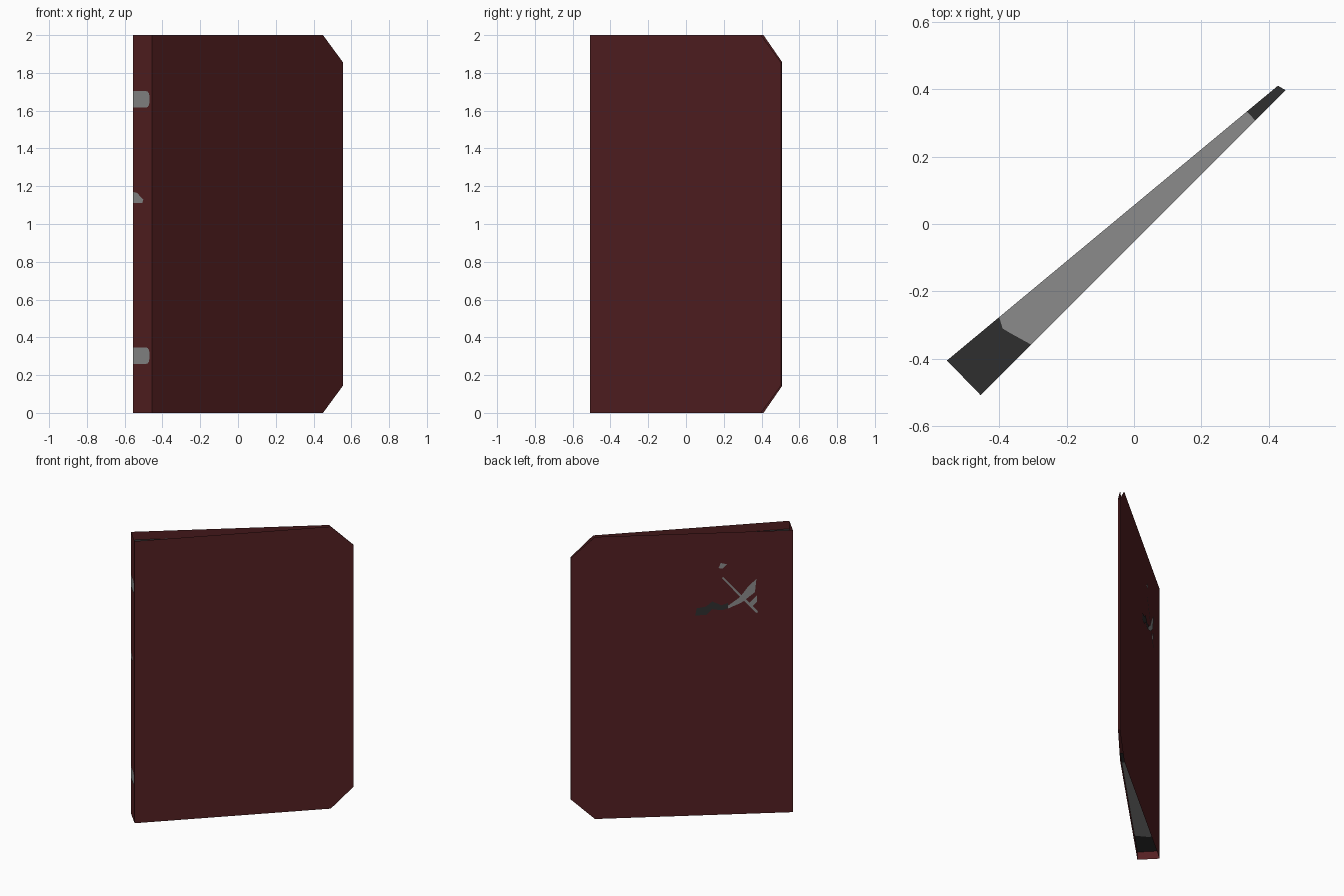
import bpy, bmesh, math
from mathutils import Vector

cube = bpy.data.objects.get("Cube")
if cube:
    bpy.data.objects.remove(cube, do_unlink=True)


def material(name, rgb):
    m = bpy.data.materials.new(name)
    m.use_nodes = True
    m.diffuse_color = (*rgb, 1)
    m.node_tree.nodes["Principled BSDF"].inputs["Base Color"].default_value = (*rgb, 1)
    return m


RED = material("dark red", (0.09, 0.0145, 0.016))
GREY = material("mid grey", (0.26, 0.26, 0.26))
BLACK = material("charcoal", (0.028, 0.028, 0.028))


def build(name, polygons, mats):
    """Make an object from (points, material index) polygons, welding shared corners."""
    bm = bmesh.new()
    for points, index in polygons:
        face = bm.faces.new([bm.verts.new(p) for p in points])
        face.material_index = index
    bmesh.ops.remove_doubles(bm, verts=bm.verts, dist=0.0005)
    mesh = bpy.data.meshes.new(name)
    bm.to_mesh(mesh)
    bm.free()
    for m in mats:
        mesh.materials.append(m)
    obj = bpy.data.objects.new(name, mesh)
    bpy.context.collection.objects.link(obj)
    return obj


# Wedge plan: thick end from back to front, thin end from front to back
THICK_BACK, THICK_FRONT = Vector((-0.555, -0.405, 0)), Vector((-0.455, -0.508, 0))
THIN_FRONT, THIN_BACK = Vector((0.555, 0.502, 0)), Vector((0.546, 0.509, 0))
HEIGHT, CUT, RECESS = 2.0, 0.143, 0.057


def along(a, b, x, z=0.0):
    """Point on the plan line a-b at the given x."""
    p = a.lerp(b, (x - a.x) / (b.x - a.x))
    return (p.x, p.y, z)


def front(x, z=0.0):
    return along(THICK_FRONT, THIN_FRONT, x, z)


def back(x, z=0.0):
    return along(THICK_BACK, THIN_BACK, x, z)


# Side walls with clipped corners, open at the top and bottom rims
def wall(line, x0, x_clip, x1):
    return [line(x0, 0), line(x_clip, 0), line(x1, CUT),
            line(x1, HEIGHT - CUT), line(x_clip, HEIGHT), line(x0, HEIGHT)]


front_wall = wall(front, THICK_FRONT.x, 0.45, THIN_FRONT.x)
back_wall = wall(back, THICK_BACK.x, 0.427, THIN_BACK.x)
thick_end = [back_wall[0], front_wall[0], front_wall[5], back_wall[5]]
thin_end = [front_wall[2], back_wall[2], back_wall[3], front_wall[3]]
build("wedge_shell", [(front_wall, 0), (back_wall[::-1], 0),
                      (thick_end, 0), (thin_end, 0)], [RED])

# Recessed end plates: charcoal with a grey middle
for name, z, up in (("top_plate", HEIGHT - RECESS, True), ("bottom_plate", RECESS, False)):
    curve = [(-0.365, -0.325, z), (-0.39, -0.31, z)]
    thick = [back(THICK_BACK.x, z), front(THICK_FRONT.x, z), front(-0.305, z),
             *curve, back(-0.4, z)]
    middle = [front(-0.305, z), front(0.36, z), back(0.335, z), back(-0.4, z), *curve[::-1]]
    thin = [front(0.36, z), front(0.45, z), back(0.427, z), back(0.335, z)]
    step = 1 if up else -1
    build(name, [(thick[::step], 0), (middle[::step], 1), (thin[::step], 0)], [BLACK, GREY])


# Flat painted patches lying just outside a wall
def patch(name, start, end, points, mat):
    u = (end - start).normalized()
    outward = Vector((u.y, -u.x, 0))
    if outward.x > 0:
        outward = -outward
    verts = [start + u * d + Vector((0, 0, z)) + outward * 0.002 for d, z in points]
    a, b, c = verts[:3]
    obj = build(name, [(verts, 0)], [mat])
    if obj.data.polygons[0].normal.dot(outward) < 0:
        obj.data.flip_normals()
    return obj


def rounded_tab(width, z, half, r):
    pts = [(0, z - half)]
    for cz, a0 in ((z - half + r, -90), (z + half - r, 0)):
        for k in range(4):
            a = math.radians(a0 + 30 * k)
            pts.append((width - r + r * math.cos(a), cz + r * math.sin(a)))
    return pts + [(0, z + half)]


for name, z in (("upper_tab", 1.66), ("lower_tab", 0.303)):
    patch(name, THICK_BACK, THICK_FRONT, rounded_tab(0.125, z, 0.044, 0.025), GREY)
patch("middle_tab", THICK_BACK, THICK_FRONT,
      [(0, 1.11), (0.07, 1.11), (0.08, 1.13), (0.03, 1.165), (0, 1.17)], GREY)

# Worn paint marks on the back wall
marks = {
    "long_scratch": ([(0.46, 1.68), (0.45, 1.685), (0.226, 1.435), (0.23, 1.422), (0.242, 1.427)], GREY),
    "broad_scratch": ([(0.235, 1.665), (0.245, 1.57), (0.33, 1.5), (0.42, 1.46),
                       (0.42, 1.48), (0.34, 1.54), (0.29, 1.61)], GREY),
    "short_scratch": ([(0.23, 1.55), (0.232, 1.5), (0.26, 1.47), (0.285, 1.49)], GREY),
    "small_chip": ([(0.48, 1.75), (0.465, 1.785), (0.425, 1.775), (0.455, 1.745)], GREY),
    "dark_smudge": ([(0.63, 1.42), (0.62, 1.47), (0.56, 1.48), (0.52, 1.515), (0.46, 1.485),
                     (0.42, 1.5), (0.41, 1.465), (0.46, 1.45), (0.52, 1.46), (0.56, 1.42)], BLACK),
}
for name, (points, mat) in marks.items():
    patch(name, THICK_BACK, THIN_BACK, points, mat)
